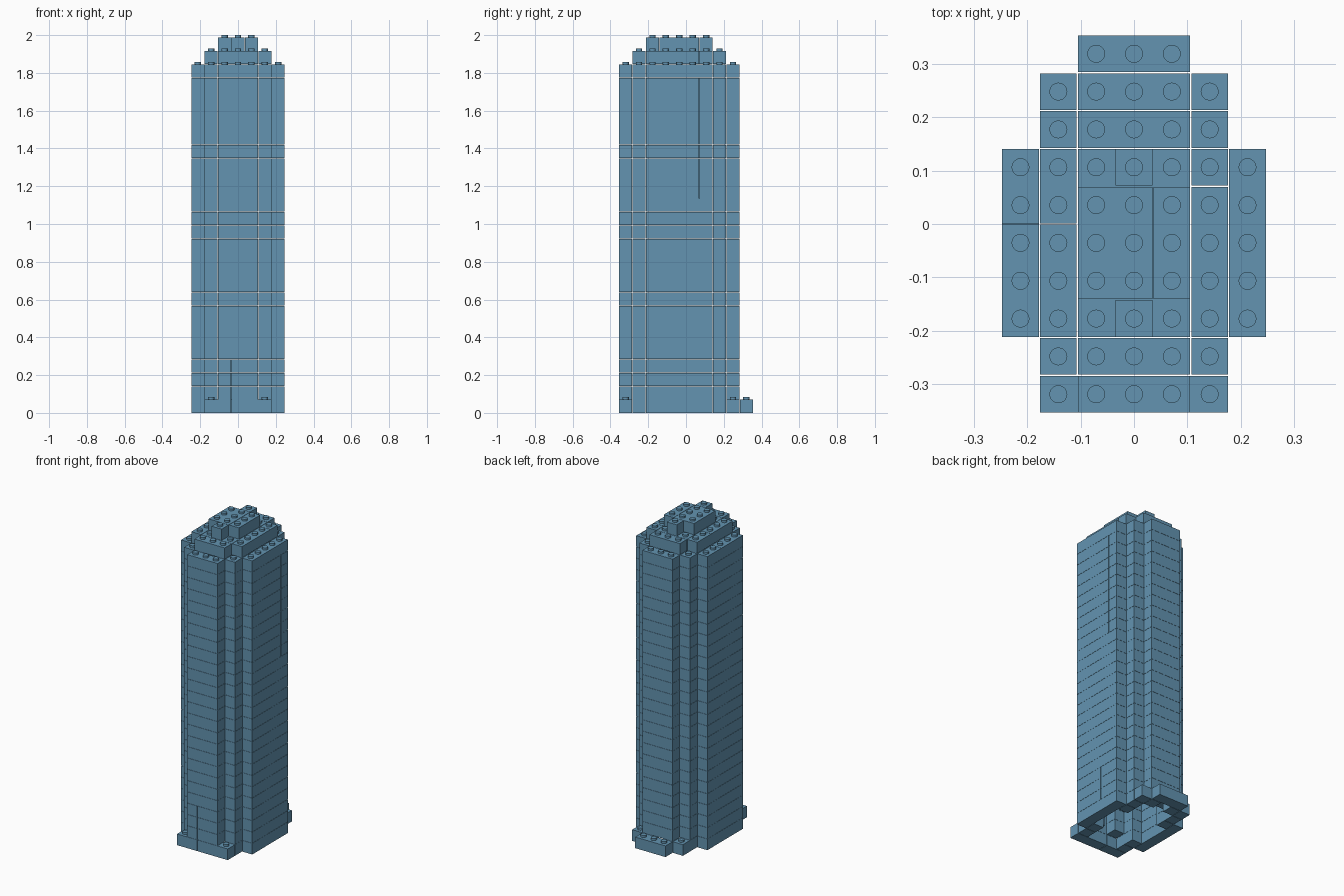
import bpy
import bmesh
from mathutils import Matrix, Vector

cube = bpy.data.objects.get("Cube")
if cube:
    bpy.data.objects.remove(cube)

PITCH = 0.071          # one cell in x, y and z
INSET = 0.0011         # gap left around every brick
STUD_R, STUD_H = 0.0168, 0.012
COURSES = 26           # full-height courses, below the two crown tiers

blue = bpy.data.materials.new("slate_blue")
blue.use_nodes = True
blue.diffuse_color = (0.125, 0.295, 0.44, 1)
blue.node_tree.nodes["Principled BSDF"].inputs["Base Color"].default_value = blue.diffuse_color


# A brick is (first column, last column, first row, last row), in whole cells.
# Column 0 is the middle; row 0 lies just behind y = 0.
def mirror_x(bricks):
    return bricks + [(-b, -a, c, d) for a, b, c, d in bricks]


def mirror_y(bricks):
    return bricks + [(a, b, -2 - d, -2 - c) for a, b, c, d in bricks]


def split_row(a, b, row, seam=None):
    """A run along x, cut after column `seam` if given."""
    if seam is None:
        return [(a, b, row, row)]
    return [(a, seam, row, row), (seam + 1, b, row, row)]


def split_column(col, c, d, seam=None):
    """A run along y, cut before row `seam` if given."""
    if seam is None:
        return [(col, col, c, d)]
    return [(col, col, c, seam - 1), (col, col, seam, d)]


def cells(bricks):
    return {(x, y) for a, b, c, d in bricks
            for x in range(a, b + 1) for y in range(c, d + 1)}


def add_box(bm, brick, level):
    a, b, c, d = brick
    low = Vector((a - 0.5, c, level)) * PITCH + Vector((INSET, INSET, 0))
    high = Vector((b + 0.5, d + 1, level + 1)) * PITCH - Vector((INSET, INSET, 0))
    if level < COURSES + 1:
        high.z -= INSET
    size = high - low
    bmesh.ops.create_cube(bm, size=1, matrix=Matrix.Translation((low + high) / 2)
                          @ Matrix.Diagonal((*size, 1)))


def add_stud(bm, cell, level):
    base = Vector((cell[0], cell[1] + 0.5, level + 1)) * PITCH
    bmesh.ops.create_cone(bm, cap_ends=True, segments=20, radius1=STUD_R, radius2=STUD_R,
                          depth=STUD_H * 2, matrix=Matrix.Translation(base))


def build_course(name, bricks, level, covered):
    """One course of bricks, with studs on the cells that stay open to the sky."""
    bm = bmesh.new()
    for brick in bricks:
        add_box(bm, brick, level)
    for cell in sorted(cells(bricks) - covered):
        add_stud(bm, cell, level)
    mesh = bpy.data.meshes.new(name)
    bm.to_mesh(mesh)
    bm.free()
    mesh.materials.append(blue)
    obj = bpy.data.objects.new(name, mesh)
    bpy.context.collection.objects.link(obj)


def wall_course(level):
    """Hollow stepped ring of single-width bricks."""
    low = level <= 3
    left_seam = 0 if low or level >= 24 else None
    right_seam = 0 if low else 1 if 16 <= level <= 24 else None
    corners = mirror_y(mirror_x([(1, 1, 2, 2), (2, 2, 2, 2), (2, 2, 1, 1)]))
    return (corners + split_row(-1, 1, -5, -1 if low else None) + split_row(-1, 1, 3)
            + split_column(-3, -3, 1, left_seam) + split_column(3, -3, 1, right_seam))


# Base ring, wider at the corners and one row deeper at the back
base = mirror_x([(2, 2, -4, -4), (2, 2, -3, -3), (2, 2, 1, 1), (2, 2, 2, 2),
                 (1, 1, 3, 3), (2, 2, 3, 3), (3, 3, -3, 1)])
base += split_row(-2, 2, -5, -1) + split_row(-1, 1, 4)

# Crown tiers
lower_crown = mirror_y([(-1, 1, 2, 2)]) + [(-1, 1, -3, 1)]
lower_crown += split_column(-2, -3, 1, 0) + split_column(2, -3, 1, 1)
upper_crown = mirror_y([(0, 0, 1, 1)]) + [(-1, 0, -2, 0), (1, 1, -2, 0)]

# Outline of a whole wall course, hollow included
wall_outline = cells([(-1, 1, -5, 3), (-2, 2, -4, 2), (-3, 3, -3, 1)])

build_course("base_course", base, 0, wall_outline)
for level in range(1, COURSES):
    top = level == COURSES - 1
    build_course(f"wall_course_{level:02d}", wall_course(level), level,
                 cells(lower_crown) if top else wall_outline)
build_course("lower_crown", lower_crown, COURSES, cells(upper_crown))
build_course("upper_crown", upper_crown, COURSES + 1, set())
